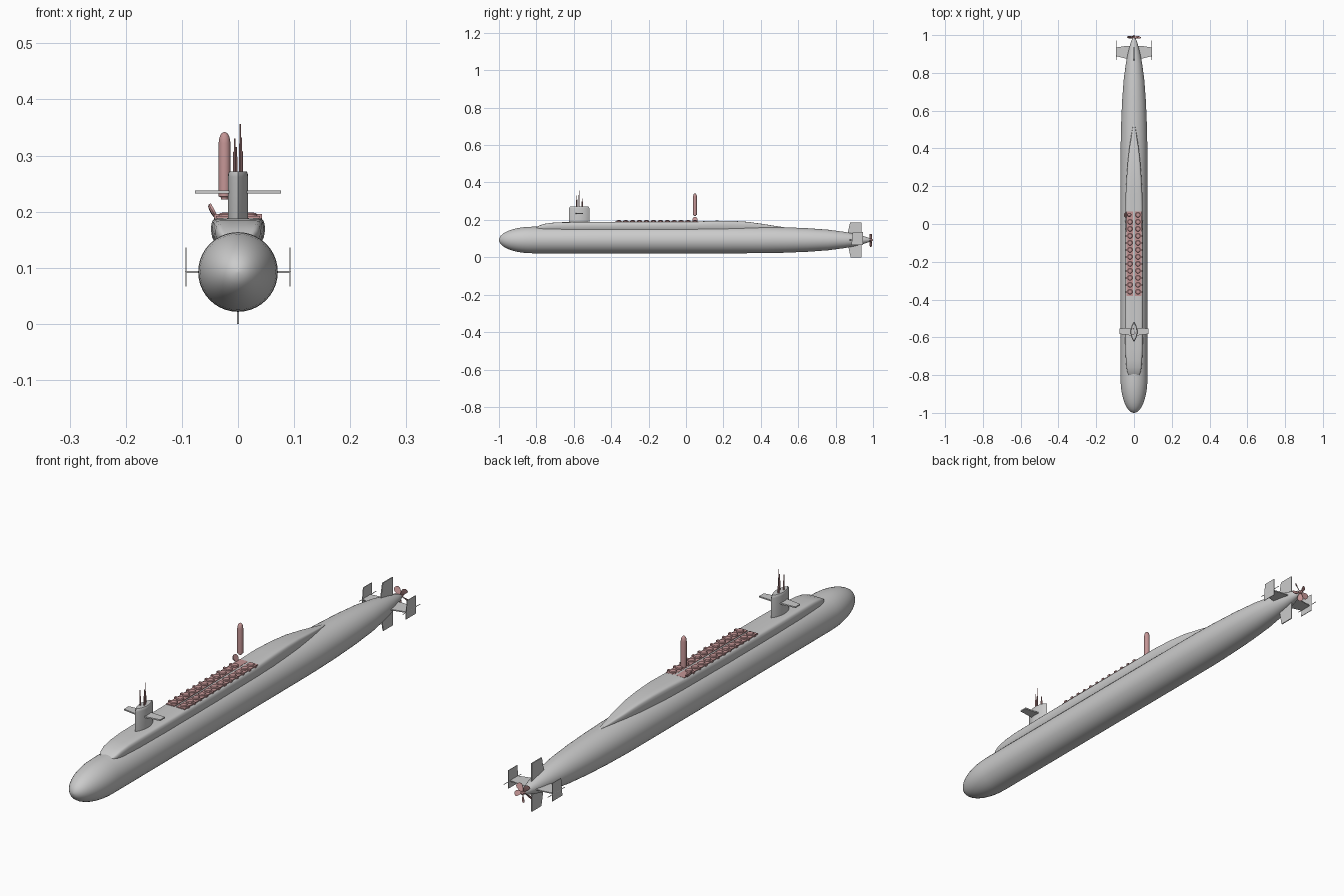
import bpy, bmesh, math
from mathutils import Matrix, Vector

if "Cube" in bpy.data.objects:
    bpy.data.objects.remove(bpy.data.objects["Cube"])

red = bpy.data.materials.new("dull_red")
red.diffuse_color = (0.55, 0.3, 0.3, 1)
red.use_nodes = True
red.node_tree.nodes["Principled BSDF"].inputs["Base Color"].default_value = red.diffuse_color
AXIS = 0.0925


def finish(name, bm, mat=None, smooth=35):
    bmesh.ops.recalc_face_normals(bm, faces=bm.faces)
    me = bpy.data.meshes.new(name)
    bm.to_mesh(me)
    bm.free()
    ob = bpy.data.objects.new(name, me)
    bpy.context.collection.objects.link(ob)
    if mat:
        me.materials.append(mat)
    bpy.ops.object.select_all(action='DESELECT')
    ob.select_set(True)
    bpy.context.view_layer.objects.active = ob
    bpy.ops.object.shade_smooth_by_angle(angle=math.radians(smooth))
    return ob


def loft(bm, rings):
    vs = [[bm.verts.new(p) for p in r] for r in rings]
    for a, b in zip(vs, vs[1:]):
        for i in range(len(a)):
            j = (i + 1) % len(a)
            bm.faces.new((a[i], a[j], b[j], b[i]))
    bm.faces.new(vs[0])
    bm.faces.new(vs[-1])


def lathe(bm, profile, mtx, n=24):
    # profile of (radius, height) around local z
    loft(bm, [[mtx @ Vector((r * math.cos(2 * math.pi * i / n), r * math.sin(2 * math.pi * i / n), h))
               for i in range(n)] for r, h in profile])


def box(bm, lo, hi):
    c = [(a + b) / 2 for a, b in zip(lo, hi)]
    s = [b - a for a, b in zip(lo, hi)]
    bmesh.ops.create_cube(bm, size=1, matrix=Matrix.Translation(c) @ Matrix.Diagonal((*s, 1)))


along_y = Matrix.Translation((0, 0, AXIS)) @ Matrix.Rotation(-math.pi / 2, 4, 'X')

# pressure hull
prof = [(0.071 * math.sin(a), -0.82 - 0.18 * math.cos(a))
        for a in [0.02 + (math.pi / 2 - 0.02) * i / 10 for i in range(11)]]
prof += [(.071, -.4), (.071, 0), (.071, .3), (.0705, .42), (.068, .53), (.063, .65), (.055, .76),
         (.043, .85), (.031, .91), (.019, .955), (.011, .978), (.007, .985)]
bm = bmesh.new()
lathe(bm, prof, along_y, 40)
finish("hull", bm)

# raised missile deck casing: (y, half width, top)
stations = [(-.80, .028, .160), (-.785, .035, .169), (-.76, .040, .178), (-.72, .043, .184),
            (-.66, .046, .187), (-.5, .048, .188), (-.2, .048, .189), (.06, .046, .191),
            (.16, .044, .195), (.25, .039, .194), (.33, .033, .189), (.41, .024, .178),
            (.48, .013, .167), (.53, .004, .160)]
half = [(.84, 0), (.96, .25), (1, .5), (1, .68), (.96, .86), (.88, .96), (.76, 1), (.35, 1.01)]
section = half + [(-x, z) for x, z in reversed(half)]
bm = bmesh.new()
loft(bm, [[(x * w, y, .143 + z * (t - .143)) for x, z in section] for y, w, t in stations])
finish("deck_casing", bm, smooth=50)


# sail with lens-shaped plan
def lens(scale, z, n=10):
    pts = []
    for i in range(n):
        t = i / n
        pts.append((.018 * scale * math.sin(math.pi * t) ** .75, -.625 + .054 * (1 - scale) + .108 * scale * t, z))
    return pts + [(-.018 * scale * math.sin(math.pi * t) ** .75, -.625 + .054 * (1 - scale) + .108 * scale * t, z)
                  for t in [1 - i / n for i in range(n)]]


bm = bmesh.new()
loft(bm, [lens(1, .18), lens(1, .262), lens(.96, .268), lens(.85, .272)])
finish("sail", bm, smooth=45)


def slab(bm, outline, axis, thick):
    # extruded flat outline, centred on its plane
    off = Vector(axis) * thick / 2
    loft(bm, [[Vector(p) - off for p in outline], [Vector(p) + off for p in outline]])


# sail planes
bm = bmesh.new()
for s in (-1, 1):
    slab(bm, [(s * x, y, .235) for x, y in ((.005, -.592), (.077, -.582), (.077, -.553), (.005, -.549))],
         (0, 0, 1), .005)
finish("sail_planes", bm)

# masts and periscopes
bm = bmesh.new()
for x, y, top, r in ((-.006, -.585, .330, .0022), (.006, -.577, .332, .0022),
                     (.004, -.568, .356, .0014), (-.004, -.555, .315, .0026)):
    zb = .27 + (top - .27) * .6
    lathe(bm, [(r * 1.3, .265), (r * 1.3, zb), (r * .7, zb + .001), (r * .7, top)],
          Matrix.Translation((x, y, 0)), 10)
finish("masts", bm, red)

# deck strips beneath the hatches
bm = bmesh.new()
for s in (-1, 1):
    x0, x1 = sorted((s * .004, s * .039))
    box(bm, (x0, -.38, .186), (x1, .067, .192))
finish("hatch_strips", bm, red)

# two rows of twelve hatches, one standing open
lid = [(.0135, 0), (.0135, .004), (.011, .007), (.004, .0082)]
bm = bmesh.new()
for s in (-1, 1):
    for i in range(12):
        y = .048 - .037 * i
        if s < 0 and i == 0:
            m = Matrix.Translation((-.042, y, .203)) @ Matrix.Rotation(math.radians(-118), 4, 'Y')
        else:
            m = Matrix.Translation((s * .021, y, .1905))
            x0, x1 = sorted((s * .030, s * .043))
            box(bm, (x0, y - .005, .188), (x1, y + .005, .1955))
        lathe(bm, lid, m, 16)
finish("missile_hatches", bm, red)

# launching missile
bm = bmesh.new()
lathe(bm, [(.006, .222), (.007, .226), (.0105, .227), (.0105, .322), (.0098, .329), (.008, .335),
           (.005, .340), (.001, .342)], Matrix.Translation((-.024, .048, 0)), 20)
finish("missile", bm, red)

# rudders and stern planes
bm = bmesh.new()
slab(bm, [(0, .858, .10), (0, .877, .185), (0, .938, .185), (0, .938, .10)], (1, 0, 0), .004)
slab(bm, [(0, .862, .085), (0, .880, 0), (0, .938, 0), (0, .938, .085)], (1, 0, 0), .004)
for s in (-1, 1):
    slab(bm, [(s * x, y, AXIS) for x, y in ((.01, .868), (.093, .888), (.093, .935), (.045, .942), (.01, .942))],
         (0, 0, 1), .004)
    # end plates with trailing rods
    slab(bm, [(s * .093, y, AXIS + z) for y, z in ((.884, -.026), (.892, .044), (.945, .044), (.945, -.026))],
         (1, 0, 0), .002)
    lathe(bm, [(.0012, .868), (.0012, .972)],
          Matrix.Translation((s * .093, 0, 0)) @ along_y, 8)
finish("stern_fins", bm)

# propeller
bm = bmesh.new()
lathe(bm, [(.007, .975), (.0075, .985), (.006, .996), (.002, 1.0)], along_y, 16)
for k in range(5):
    rot = along_y @ Matrix.Rotation(2 * math.pi * k / 5 + math.pi / 2, 4, 'Z')
    rings = []
    for r, w, a in ((.004, .004, 55), (.014, .008, 45), (.025, .011, 35), (.033, .010, 28), (.038, .004, 24)):
        c, s = math.cos(math.radians(a)) * w, math.sin(math.radians(a)) * w
        rings.append([rot @ Vector((r, d * c + e * .0006, .988 + d * s + f * .0006))
                      for d, e, f in ((-1, 0, -1), (1, 0, -1), (1, 0, 1), (-1, 0, 1))])
    loft(bm, rings)
finish("propeller", bm, red)
